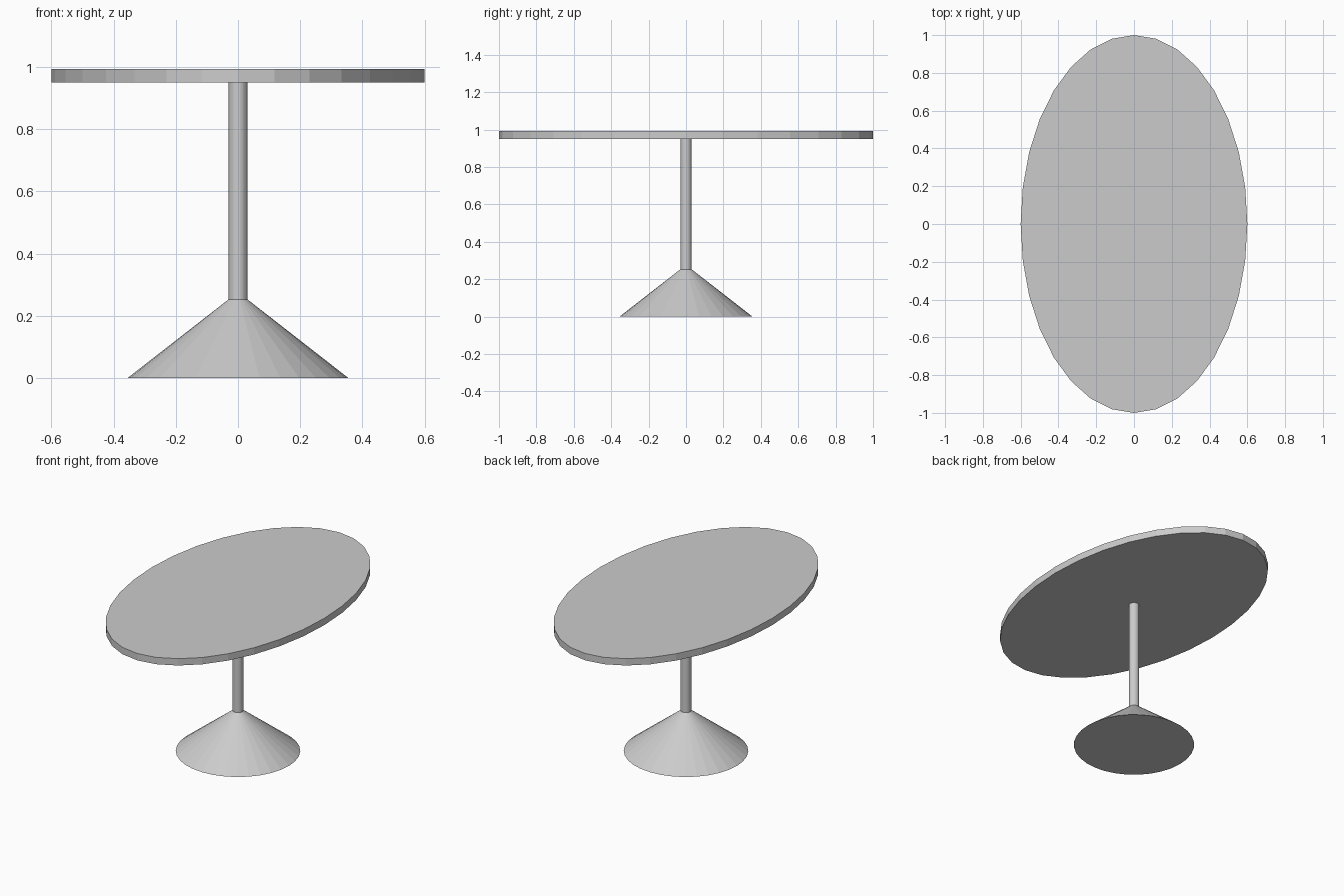
import bpy

if "Cube" in bpy.data.objects:
    bpy.data.objects.remove(bpy.data.objects["Cube"])


def tapered(name, r_bottom, r_top, z0, z1, scale=(1, 1, 1)):
    """Vertical 32-sided cylinder or cone frustum between two heights."""
    bpy.ops.mesh.primitive_cone_add(vertices=32, radius1=r_bottom, radius2=r_top,
                                    depth=z1 - z0, location=(0, 0, (z0 + z1) / 2))
    obj = bpy.context.object
    obj.name = name
    obj.scale = scale
    bpy.ops.object.transform_apply(location=False, rotation=False, scale=True)
    return obj


# Conical foot
tapered("base", 0.355, 0.03, 0.0, 0.253)

# Slim central column
tapered("column", 0.03, 0.03, 0.253, 0.95)

# Oval top
tapered("table_top", 1.0, 1.0, 0.95, 0.993, scale=(0.6, 1, 1))
